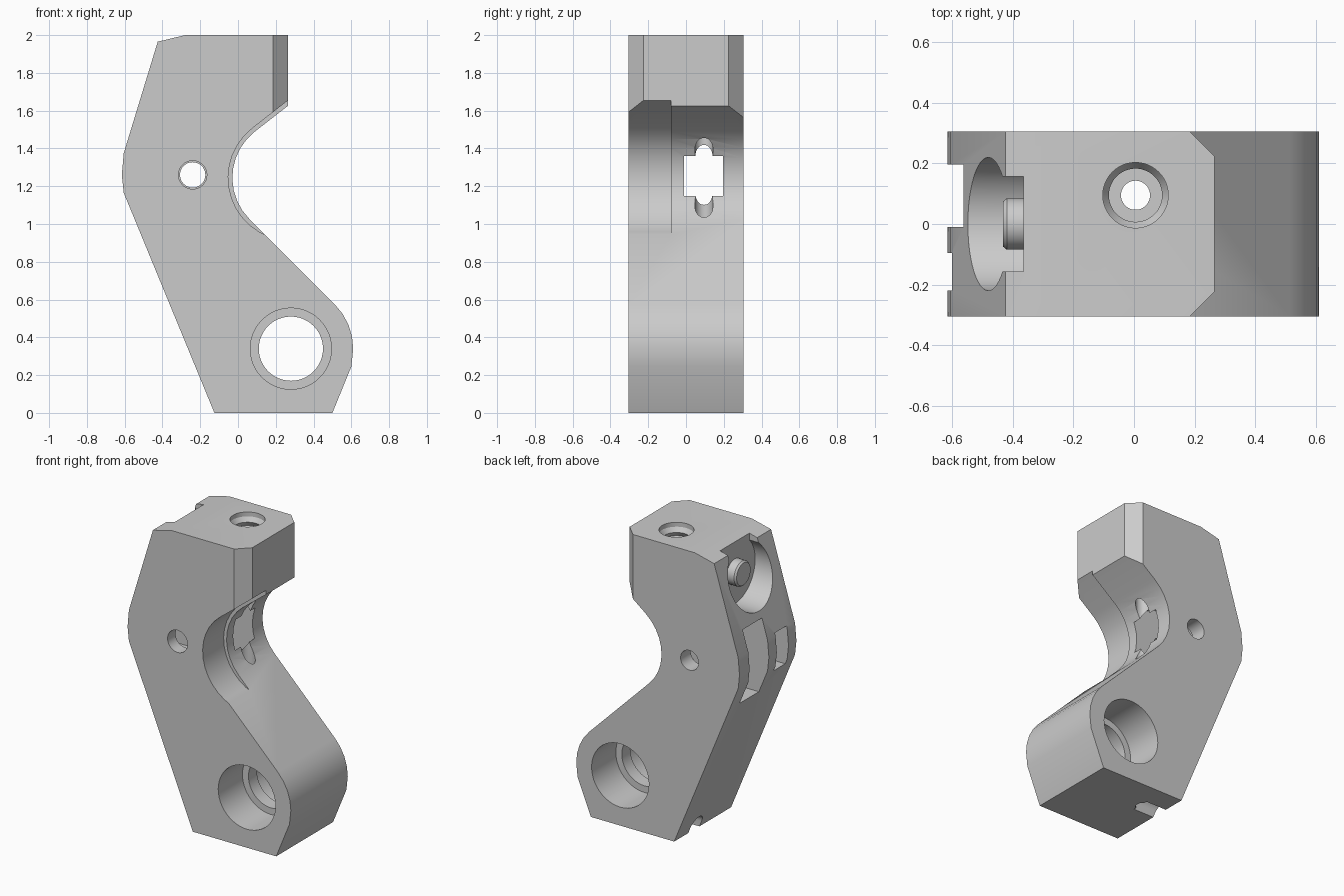
import bpy, bmesh, math

if "Cube" in bpy.data.objects:
    bpy.data.objects.remove(bpy.data.objects["Cube"])

grey = bpy.data.materials.new("plain grey")
grey.diffuse_color = (0.6, 0.6, 0.6, 1)
grey.use_nodes = True
grey.node_tree.nodes["Principled BSDF"].inputs["Base Color"].default_value = grey.diffuse_color


def place(u, v, w, axis):
    return {"x": (w, u, v), "y": (u, w, v), "z": (u, v, w)}[axis]


def loft(name, rings, axis):
    """Solid through equal-sized rings; each ring is (points, position on axis)."""
    bm = bmesh.new()
    loops = [[bm.verts.new(place(u, v, w, axis)) for u, v in pts] for pts, w in rings]
    for a, b in zip(loops, loops[1:]):
        for i in range(len(a)):
            j = (i + 1) % len(a)
            bm.faces.new((a[i], a[j], b[j], b[i]))
    bm.faces.new(loops[0])
    bm.faces.new(loops[-1])
    bmesh.ops.recalc_face_normals(bm, faces=bm.faces)
    me = bpy.data.meshes.new(name)
    bm.to_mesh(me)
    bm.free()
    me.materials.append(grey)
    ob = bpy.data.objects.new(name, me)
    bpy.context.collection.objects.link(ob)
    return ob


def prism(name, pts, axis, a, b):
    return loft(name, [(pts, a), (pts, b)], axis)


def arc(cx, cy, r, start, end, n):
    return [(cx + r * math.cos(math.radians(start + (end - start) * i / n)),
             cy + r * math.sin(math.radians(start + (end - start) * i / n)))
            for i in range(n + 1)]


def circle(cx, cy, r, n=48):
    return arc(cx, cy, r, 0, 360, n)[:-1]


def rect(u0, u1, v0, v1):
    return [(u0, v0), (u1, v0), (u1, v1), (u0, v1)]


# main arm: side profile with the rounded foot and the concave throat
profile = ([(-0.125, 0), (0.50, 0), (0.60, 0.245)]
           + arc(0.28, 0.34, 0.33, 0, 45, 4)
           + arc(0.28, 1.245, 0.31, 225, 128, 9)
           + [(0.265, 1.626), (0.265, 2), (-0.28, 2), (-0.425, 1.965),
              (-0.605, 1.375), (-0.615, 1.26), (-0.605, 1.165)])
arm = prism("idler_arm", profile, "y", -0.305, 0.305)

cutters = []


def cut(*args):
    cutters.append(prism(*args))


# deeper throat on the front side
cut("throat_step", [(0.5, 1.838)] + arc(0.28, 1.245, 0.332, 128, 250, 12) + [(0.5, 1.0)],
    "y", -0.5, -0.08)
# chamfered vertical edges of the head
for s in (-1, 1):
    cut("head_chamfer", [(0.145, s * 0.345), (0.305, s * 0.185), (0.4, s * 0.4)], "z", 1.2, 2.2)
# pivot bore with a lip in the middle
cut("pivot_bore", circle(0.28, 0.34, 0.17), "y", -0.4, 0.4)
for s in (-1, 1):
    cut("pivot_counterbore", circle(0.28, 0.34, 0.215), "y", s * 0.045, s * 0.4)
# axle hole, wider towards the front
cut("axle_hole", circle(-0.24, 1.26, 0.067), "y", -0.4, 0.4)
cut("axle_clearance", circle(-0.24, 1.26, 0.075), "y", -0.4, 0.0)
# round wheel pocket open to the left, breaking into the throat
cut("wheel_pocket", arc(-0.24, 1.26, 0.253, -90, 90, 24) + [(-0.8, 1.513), (-0.8, 1.007)],
    "y", -0.01, 0.197)
# nut slot with pointed inner end
cut("nut_slot", [(-0.8, 1.13), (-0.165, 1.13), (-0.09, 1.26), (-0.165, 1.39), (-0.8, 1.39)],
    "y", -0.22, -0.095)
# spring seat on the upper left slope, open through the top
cut("spring_seat", circle(0, 1.78, 0.22), "x", -0.8, -0.365)
cut("spring_seat_opening", rect(-0.157, 0.157, 1.9, 2.2), "x", -0.8, -0.365)
# vertical passage and its outlet slot at the foot
cut("vertical_passage", circle(0.005, 0.095, 0.048), "z", -0.1, 2.1)
cut("outlet_slot", arc(0.095, 0.04, 0.06, 0, 180, 16) + [(0.035, -0.1), (0.155, -0.1)],
    "x", -0.3, 0.03)
# threaded socket in the top
rings = [(circle(0.005, 0.095, 0.108), 2.05), (circle(0.005, 0.095, 0.108), 1.97)]
for i in range(6):
    z = 1.94 - 0.06 * i
    rings += [(circle(0.005, 0.095, 0.088), z), (circle(0.005, 0.095, 0.106), z - 0.03)]
rings.append((circle(0.005, 0.095, 0.088), 1.58))
cutters.append(loft("threaded_socket", rings, "z"))

# carve the arm
for c in cutters:
    m = arm.modifiers.new(c.name, "BOOLEAN")
    m.operation = "DIFFERENCE"
    m.solver = "EXACT"
    m.object = c
    c.hide_render = True
dg = bpy.context.evaluated_depsgraph_get()
carved = bpy.data.meshes.new_from_object(arm.evaluated_get(dg))
arm.modifiers.clear()
arm.data = carved
for c in cutters:
    bpy.data.objects.remove(c)

# guide stud inside the spring seat
stud = loft("spring_stud", [(circle(0, 1.78, 0.085), -0.36), (circle(0, 1.78, 0.085), -0.42),
                            (circle(0, 1.78, 0.075), -0.432)], "x")

for ob in (arm, stud):
    bpy.ops.object.select_all(action="DESELECT")
    ob.select_set(True)
    bpy.context.view_layer.objects.active = ob
    bpy.ops.object.shade_smooth_by_angle(angle=math.radians(20))
